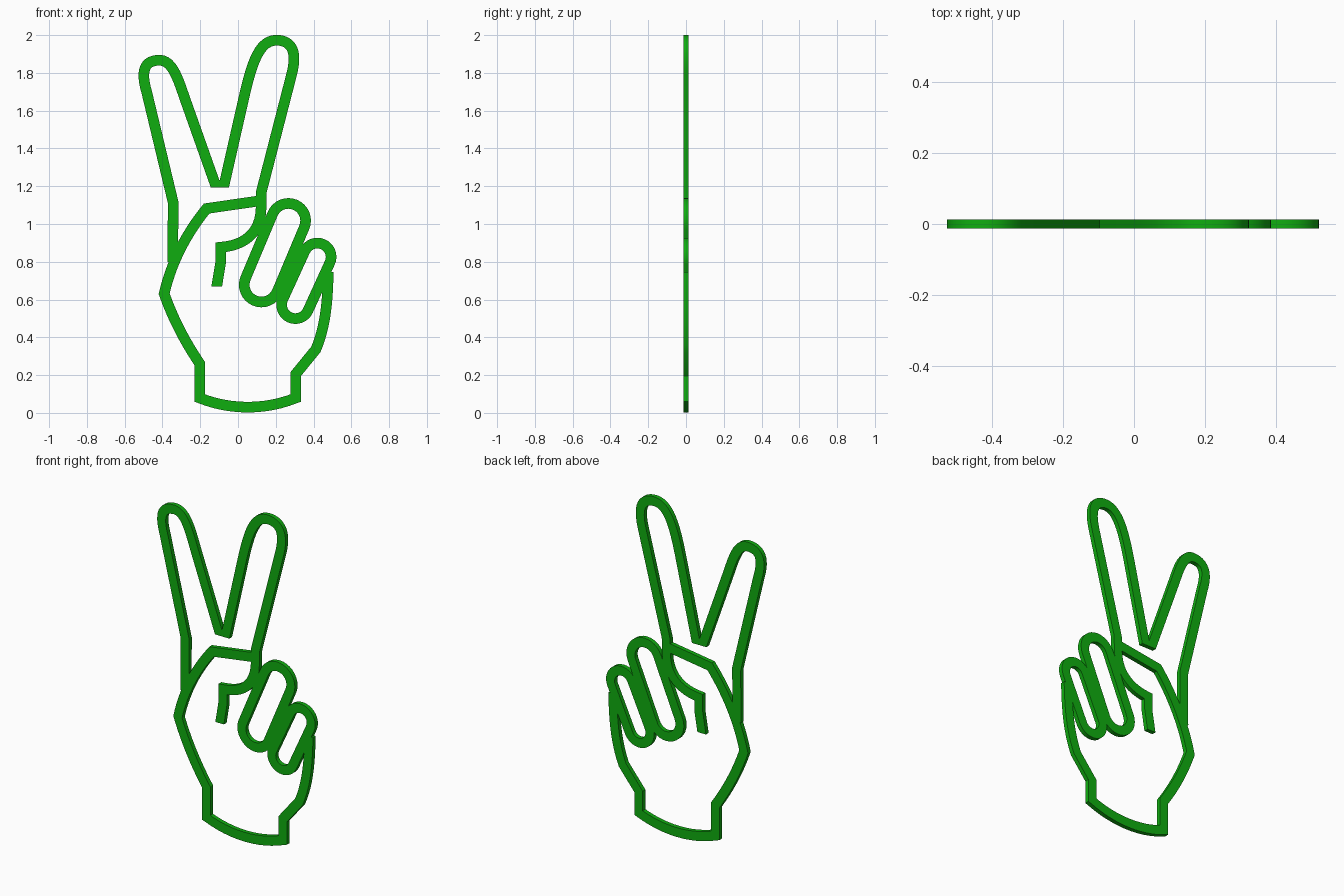
import bpy, bmesh, math
from mathutils import Vector as V
from mathutils.geometry import interpolate_bezier

if "Cube" in bpy.data.objects:
    bpy.data.objects.remove(bpy.data.objects["Cube"])

HALF_WIDTH = 0.028
HALF_DEPTH = 0.0128

green = bpy.data.materials.new("green")
green.diffuse_color = (0.005, 0.42, 0.005, 1)
green.use_nodes = True
green.node_tree.nodes["Principled BSDF"].inputs["Base Color"].default_value = green.diffuse_color


def trace(start, *steps):
    """Steps of 2 numbers are lines, steps of 6 are bezier arcs (handle, handle, end)."""
    pts = [V(start)]
    for s in steps:
        if len(s) == 2:
            pts.append(V(s))
        else:
            arc = interpolate_bezier(pts[-1], V(s[0:2]), V(s[2:4]), V(s[4:6]), 13)
            pts += [V(p[:2]) for p in arc[1:]]
    return pts


def capsule(a, b, r, n=16):
    """Closed rounded loop around two centres, a above b."""
    a, b = V(a), V(b)
    base = math.atan2(a.y - b.y, a.x - b.x)
    pts = []
    for centre, off in ((a, -math.pi / 2), (b, math.pi / 2)):
        for i in range(n + 1):
            t = base + off + math.pi * i / n
            pts.append(centre + r * V((math.cos(t), math.sin(t))))
    return pts


def normal(p, q):
    d = (q - p).normalized()
    return V((-d.y, d.x))


def stroke(name, pts, closed=False):
    """Solid ribbon along a centre line, mitred at corners, ends cut square to the axes."""
    n = len(pts)
    bm = bmesh.new()
    rings = []
    for i, p in enumerate(pts):
        if closed or 0 < i < n - 1:
            n1, n2 = normal(pts[i - 1], p), normal(p, pts[(i + 1) % n])
            m = (n1 + n2).normalized()
            off = m * HALF_WIDTH / m.dot(n1)
        else:
            k = normal(pts[0], pts[1]) if i == 0 else normal(pts[-2], pts[-1])
            axis = V((1, 0)) if abs(k.x) > abs(k.y) else V((0, 1))
            off = axis * HALF_WIDTH / axis.dot(k)
        a, b = p + off, p - off
        rings.append([bm.verts.new((q.x, y, q.y)) for q, y in
                      ((a, -HALF_DEPTH), (b, -HALF_DEPTH), (b, HALF_DEPTH), (a, HALF_DEPTH))])
    for i in range(n if closed else n - 1):
        r, s = rings[i], rings[(i + 1) % n]
        for j in range(4):
            k = (j + 1) % 4
            bm.faces.new((r[j], r[k], s[k], s[j]))
    if not closed:
        bm.faces.new(rings[0])
        bm.faces.new(rings[-1])
    bmesh.ops.recalc_face_normals(bm, faces=bm.faces)
    me = bpy.data.meshes.new(name)
    bm.to_mesh(me)
    bm.free()
    me.materials.append(green)
    ob = bpy.data.objects.new(name, me)
    bpy.context.collection.objects.link(ob)
    bpy.ops.object.select_all(action='DESELECT')
    ob.select_set(True)
    bpy.context.view_layer.objects.active = ob
    bpy.ops.object.shade_smooth_by_angle(angle=math.radians(25))
    return ob


# Raised finger on the left
stroke("left_finger", trace(
    (-.346, .80), (-.343, 1.113), (-.483, 1.697),
    (-.52, 1.82, -.49, 1.867, -.415, 1.867),
    (-.345, 1.867, -.315, 1.76, -.28, 1.66),
    (-.114, 1.192)))

# Raised finger on the right, running down into the thumb crease
stroke("right_finger_and_thumb", trace(
    (-.077, 1.192), (.034, 1.681),
    (.075, 1.86, .115, 1.973, .203, 1.973),
    (.28, 1.973, .318, 1.92, .283, 1.788),
    (.124, 1.172), (.122, 1.08),
    (.118, .95, .03, .885, -.092, .877),
    (-.092, .795), (-.113, .668)))

# Palm and wrist outline, starting with the bar under the fingers
stroke("palm_outline", trace(
    (.124, 1.124), (-.166, 1.082),
    (-.29, .93, -.36, .77, -.391, .631),
    (-.345, .50, -.28, .375, -.203, .262),
    (-.203, .079),
    (-.04, .014, .143, .014, .306, .079),
    (.306, .206), (.412, .336),
    (.465, .46, .475, .60, .478, .747)))

# Two folded fingers
stroke("folded_ring_finger", capsule((.267, 1.018), (.124, .678), .091), True)
stroke("folded_little_finger", capsule((.420, .826), (.304, .572), .073), True)
